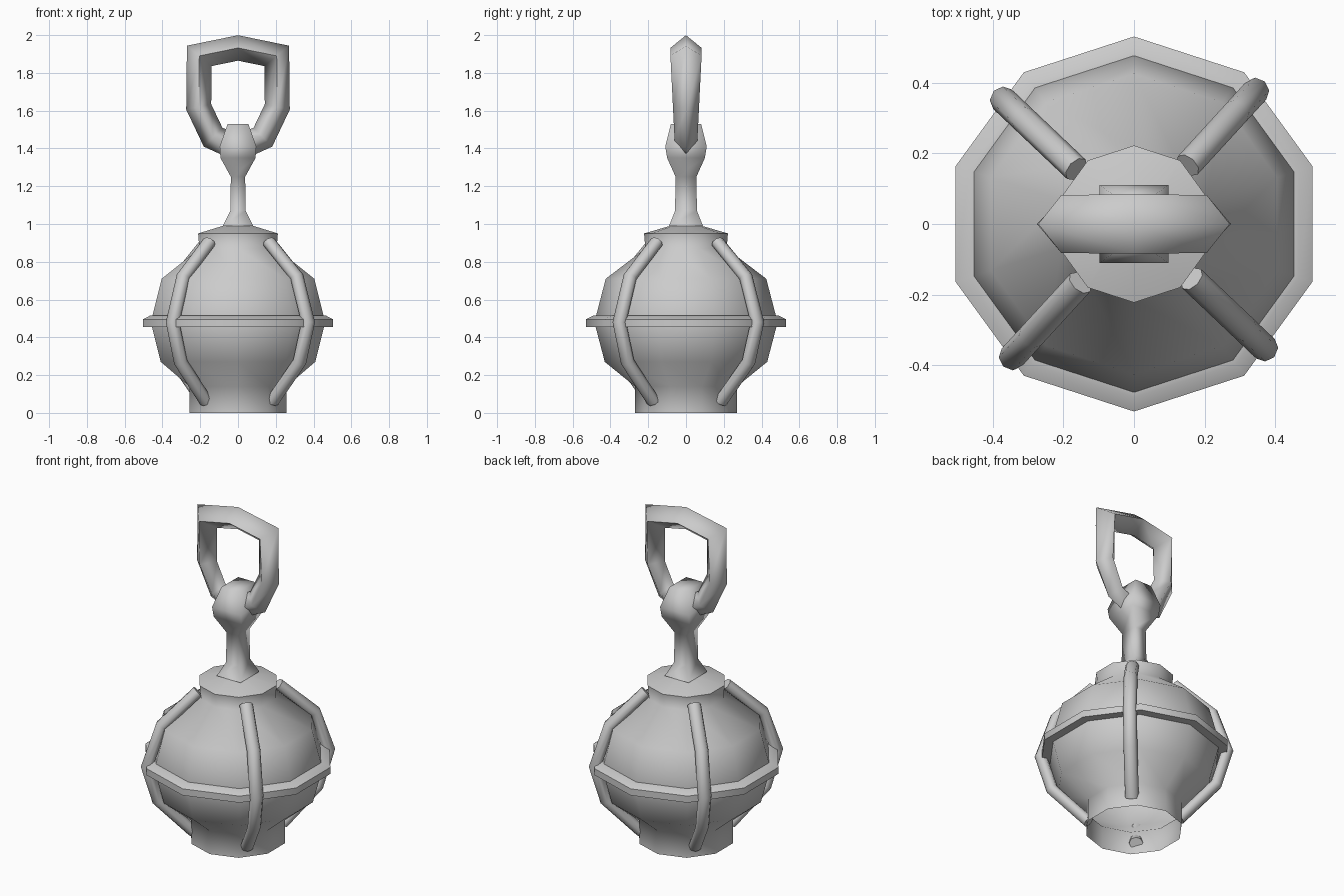
import bpy, bmesh, math
from mathutils import Vector

if "Cube" in bpy.data.objects:
    bpy.data.objects.remove(bpy.data.objects["Cube"])

metal = bpy.data.materials.new("grey metal")
metal.diffuse_color = (0.6, 0.6, 0.6, 1)
metal.use_nodes = True
metal.node_tree.nodes["Principled BSDF"].inputs["Base Color"].default_value = metal.diffuse_color


def finish(name, bm, angle=180):
    bmesh.ops.recalc_face_normals(bm, faces=bm.faces)
    mesh = bpy.data.meshes.new(name)
    bm.to_mesh(mesh)
    bm.free()
    mesh.materials.append(metal)
    ob = bpy.data.objects.new(name, mesh)
    bpy.context.collection.objects.link(ob)
    bpy.ops.object.select_all(action='DESELECT')
    ob.select_set(True)
    bpy.context.view_layer.objects.active = ob
    bpy.ops.object.shade_smooth_by_angle(angle=math.radians(angle))
    return ob


def loft(bm, rings, close=False, cap_start=False, cap_end=False):
    """Skin a list of equal-length point rings."""
    vs = [[bm.verts.new(p) for p in r] for r in rings]
    n = len(vs[0])
    for i in range(len(vs) if close else len(vs) - 1):
        a, b = vs[i], vs[(i + 1) % len(vs)]
        for k in range(n):
            bm.faces.new((a[k], a[(k + 1) % n], b[(k + 1) % n], b[k]))
    if cap_start:
        bm.faces.new(vs[0])
    if cap_end:
        bm.faces.new(vs[-1])


def decagon(r, z):
    return [(r * math.sin(k * math.pi / 5), r * math.cos(k * math.pi / 5), z) for k in range(10)]


def tube(bm, path, sides, thick, wide, turn, close=False):
    """Mitred tube along (out, z) points in the upright plane at angle turn."""
    pts = [Vector(p) for p in path]
    n = len(pts)
    out, across = Vector((math.cos(turn), math.sin(turn), 0)), Vector((-math.sin(turn), math.cos(turn), 0))
    rings = []
    for i, p in enumerate(pts):
        prev = (p - pts[i - 1]).normalized() if close or i else None
        nxt = (pts[(i + 1) % n] - p).normalized() if close or i < n - 1 else None
        t1, t2 = prev or nxt, nxt or prev
        t = (t1 + t2).normalized()
        normal = Vector((t.y, -t.x)) / max(0.5, t.dot(t1))
        ring = []
        for k in range(sides):
            a = 2 * math.pi * k / sides
            q = p + normal * thick * math.cos(a)
            ring.append(out * q.x + across * wide * math.sin(a) + Vector((0, 0, q.y)))
        rings.append(ring)
    loft(bm, rings, close, not close, not close)


# Lantern-shaped body, open underneath
bm = bmesh.new()
profile = [(.27, 0), (.27, .14), (.43, .27), (.485, .48), (.425, .71), (.215, .87), (.222, .95), (.05, 1.0)]
loft(bm, [decagon(r, z) for r, z in profile], cap_end=True)
finish("body", bm, 62)

# Band around the middle
bm = bmesh.new()
band = [(.46, .455), (.53, .455), (.53, .495), (.49, .515), (.46, .515)]
loft(bm, [decagon(r, z) for r, z in band], close=True)
finish("middle_band", bm, 45)

# Four upright straps
strap = [(.225, .905), (.43, .72), (.512, .48), (.45, .27), (.25, .06)]
for i, deg in enumerate((47.5, 136.5, 227.5, 316.5)):
    bm = bmesh.new()
    tube(bm, strap, 8, .033, .038, math.radians(deg))
    finish(f"strap_{i + 1}", bm, 60)

# Rectangular stem flaring into the head that holds the link
bm = bmesh.new()
sections = [(.08, .09, .99), (.04, .058, 1.07), (.038, .055, 1.25), (.093, .10, 1.35),
            (.097, .11, 1.41), (.055, .08, 1.53)]
loft(bm, [[(x, y, z), (-x, y, z), (-x, -y, z), (x, -y, z)] for x, y, z in sections],
     cap_start=True, cap_end=True)
finish("stem_and_head", bm, 95)

# Hanging link with a diamond cross-section
half = [(.205, 1.89), (.208, 1.62), (.132, 1.46)]
path = [(0, 1.40)] + half[::-1] + [(0, 1.932)] + [(-x, z) for x, z in half]
bm = bmesh.new()
tube(bm, path, 4, .066, .083, 0, close=True)
# slimmer towards the bottom
for v in bm.verts:
    v.co.y *= 0.7 + 0.3 * min(1, max(0, (v.co.z - 1.4) / 0.5))
finish("hanging_link", bm, 95)
